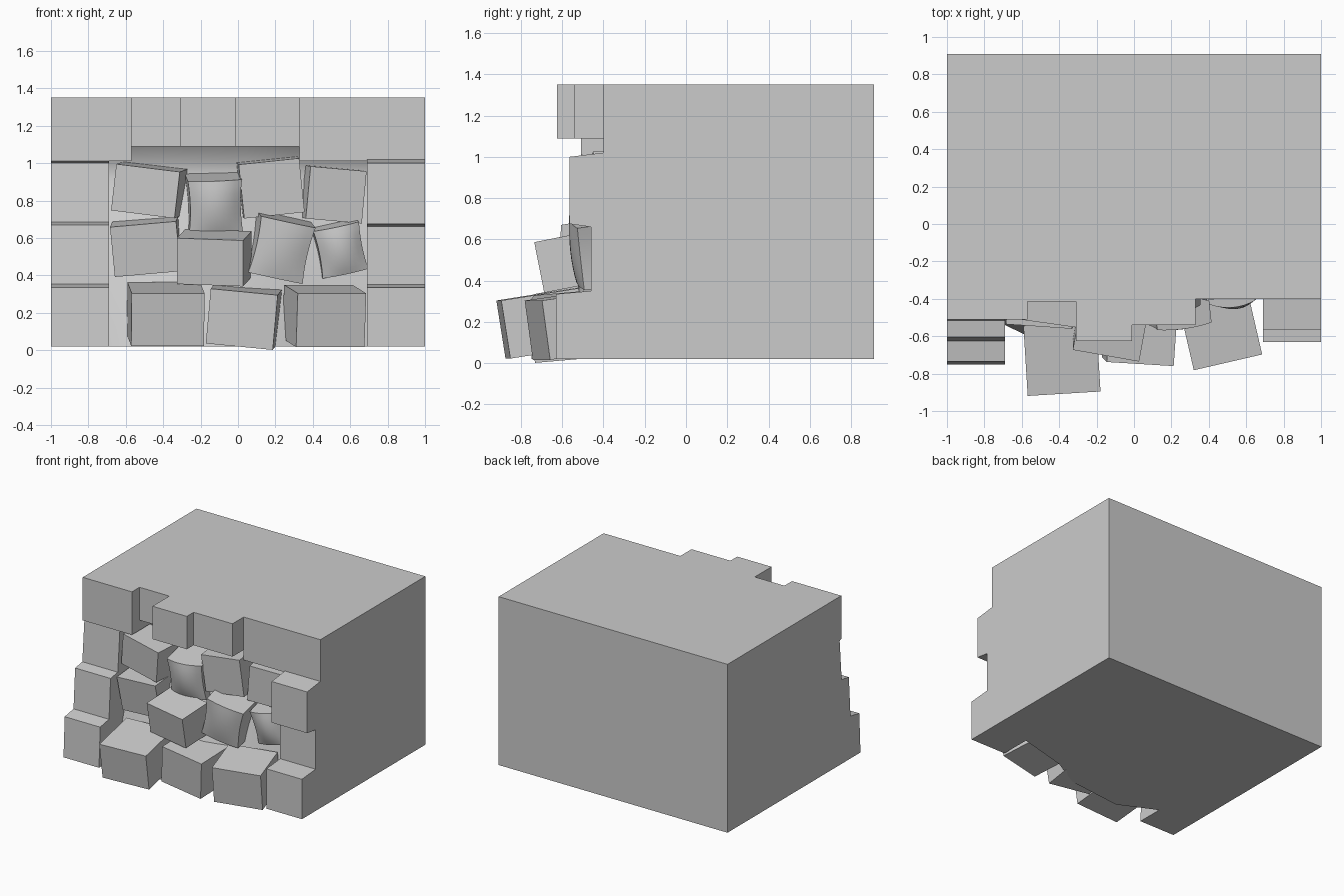
import bpy
import bmesh
from math import radians
from mathutils import Euler

cube = bpy.data.objects.get("Cube")
if cube:
    bpy.data.objects.remove(cube, do_unlink=True)

# One plain stone colour
stone = bpy.data.materials.new("grey_stone")
stone.use_nodes = True
stone.diffuse_color = (0.6, 0.6, 0.6, 1)
for node in stone.node_tree.nodes:
    if node.type == 'BSDF_PRINCIPLED':
        node.inputs["Base Color"].default_value = (0.6, 0.6, 0.6, 1)


def finish(name, bm, smooth=False):
    bmesh.ops.recalc_face_normals(bm, faces=bm.faces)
    mesh = bpy.data.meshes.new(name)
    bm.to_mesh(mesh)
    bm.free()
    mesh.materials.append(stone)
    if smooth:
        mesh.shade_smooth()
        mesh.set_sharp_from_angle(angle=radians(35))
    obj = bpy.data.objects.new(name, mesh)
    bpy.context.collection.objects.link(obj)
    return obj


def extruded_profile(name, profile, x0, x1):
    """Solid with a (y, z) outline, running from x0 to x1."""
    bm = bmesh.new()
    face = bm.faces.new([bm.verts.new((x0, y, z)) for y, z in profile])
    new = bmesh.ops.extrude_face_region(bm, geom=[face])["geom"]
    for v in new:
        if isinstance(v, bmesh.types.BMVert):
            v.co.x = x1
    return finish(name, bm)


def slab(name, x0, x1, front, bottom):
    return extruded_profile(name, [(BACK, bottom), (BACK, TOP), (front, TOP), (front, bottom)], x0, x1)


BACK, TOP, FLOOR = 0.91, 1.35, 0.02
SIDE = 0.69

# Main mass: core, two stepped side columns and the ragged top course
rear = [(BACK, FLOOR), (BACK, TOP)]
right_steps = [(-.40, TOP), (-.40, 1.02), (-.565, 1.0), (-.565, .675), (-.46, .66),
               (-.46, .35), (-.63, .335), (-.63, FLOOR)]
left_steps = [(-.51, TOP), (-.51, 1.01), (-.49, 1.0), (-.515, .685), (-.605, .67),
              (-.625, .355), (-.735, .335), (-.75, FLOOR)]
body = extruded_profile("wall_body", rear + [(0, TOP), (0, FLOOR)], -SIDE, SIDE)
pieces = [
    extruded_profile("column_a", rear + right_steps, SIDE, 1),
    extruded_profile("column_b", rear + left_steps, -1, -SIDE),
]
for x0, x1, front, bottom in [(-SIDE, -.57, -.51, 1.01), (-.57, -.31, -.415, 1.09),
                              (-.31, -.01, -.625, 1.09), (-.01, .33, -.54, 1.09),
                              (.33, SIDE, -.40, 1.01)]:
    pieces.append(slab("top_course", x0, x1, front, bottom))

bpy.context.view_layer.objects.active = body
for piece in pieces:
    mod = body.modifiers.new("join", 'BOOLEAN')
    mod.operation = 'UNION'
    mod.solver = 'EXACT'
    mod.object = piece
    bpy.ops.object.modifier_apply(modifier=mod.name)
    bpy.data.objects.remove(piece, do_unlink=True)

# Clear the flat seams left by the joins
bm = bmesh.new()
bm.from_mesh(body.data)
bmesh.ops.remove_doubles(bm, verts=bm.verts, dist=0.0005)
bmesh.ops.dissolve_limit(bm, angle_limit=radians(0.3), verts=bm.verts, edges=bm.edges)
bm.to_mesh(body.data)
bm.free()

# Smooth rubble fill behind the loose blocks
foot = [(-SIDE, -.54), (-.4, -.68), (.05, -.63), (.29, -.495), (SIDE, -.39)]
ROWS = 12
bm = bmesh.new()
grid = []
for i in range(ROWS + 1):
    t = i / ROWS
    ceiling = max(0, (t - .82) / .18) ** 2 * .14
    grid.append([bm.verts.new((x, y * (1 - t) - .2 * t - ceiling, FLOOR + 1.075 * t)) for x, y in foot])
for low, high in zip(grid, grid[1:]):
    for j in range(len(foot) - 1):
        bm.faces.new((low[j], low[j + 1], high[j + 1], high[j]))
new = bmesh.ops.extrude_face_region(bm, geom=bm.faces[:])["geom"]
for v in new:
    if isinstance(v, bmesh.types.BMVert):
        v.co.y = 0
finish("rubble_fill", bm, smooth=True)


def block(name, front, size, tilt, bulge=0):
    """Loose block placed by the centre of its front face; bulge makes it worn and rounded."""
    bm = bmesh.new()
    bmesh.ops.create_cube(bm, size=1)
    if bulge:
        bmesh.ops.subdivide_edges(bm, edges=bm.edges[:], cuts=7, use_grid_fill=True)
    for v in bm.verts:
        x, y, z = v.co
        if bulge and y < 0:
            v.co.y -= bulge * (1 - 4 * x * x) * (1 - 2 * z * z)
        if bulge:
            v.co.x *= .93 + .28 * z * z
        v.co.y += 0.5
        v.co = [a * b for a, b in zip(v.co, size)]
    obj = finish(name, bm, smooth=bulge > 0)
    obj.location = front
    obj.rotation_euler = Euler([radians(a) for a in tilt])
    return obj


# Bottom course of fallen blocks
block("lower_block_left", (-.375, -.885, .163), (.39, .38, .285), (9, 0, 3.5))
block("lower_block_middle", (.02, -.735, .165), (.36, .32, .295), (5, 5.5, -3.5))
block("lower_block_right", (.498, -.72, .16), (.375, .33, .29), (8, 0, 13))

# Middle course
block("middle_block_left", (-.495, -.53, .54), (.355, .3, .27), (8, -5, -4))
block("middle_block_centre", (-.15, -.68, .47), (.36, .26, .25), (11, 2, -10))
block("middle_block_worn", (.235, -.53, .535), (.3, .28, .31), (8, 12, 8), .1)
block("middle_block_right", (.55, -.40, .535), (.25, .26, .26), (8, -12, 5), .2)

# Upper course
block("upper_block_left", (-.495, -.52, .85), (.345, .3, .25), (3, 7, -8))
block("upper_block_worn", (-.12, -.47, .765), (.29, .26, .29), (10, -2, 4), .2)
block("upper_block_centre", (.18, -.45, .865), (.325, .28, .29), (3, -6, 3))
block("upper_block_right", (.525, -.38, .83), (.305, .28, .28), (2, 5, 10))
